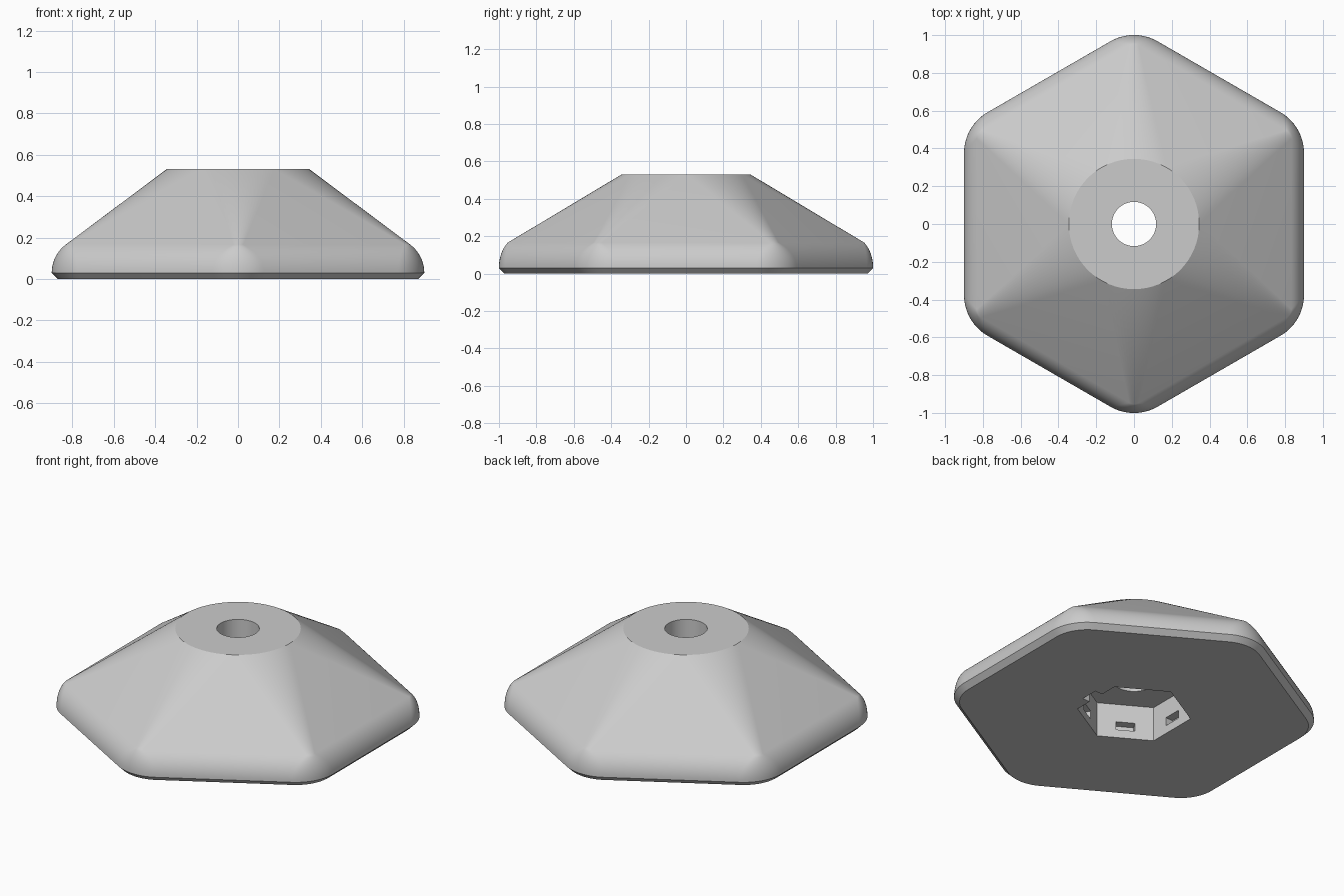
import bpy, bmesh, math
from mathutils import Matrix

cube = bpy.data.objects.get("Cube")
if cube:
    bpy.data.objects.remove(cube, do_unlink=True)

grey = bpy.data.materials.new("light_grey")
grey.use_nodes = True
grey.diffuse_color = (0.6, 0.6, 0.6, 1)
grey.node_tree.nodes["Principled BSDF"].inputs["Base Color"].default_value = grey.diffuse_color

ARC_STEPS = 14


def make_object(name, bm):
    bmesh.ops.recalc_face_normals(bm, faces=bm.faces)
    mesh = bpy.data.meshes.new(name)
    bm.to_mesh(mesh)
    bm.free()
    mesh.materials.append(grey)
    obj = bpy.data.objects.new(name, mesh)
    bpy.context.collection.objects.link(obj)
    return obj


def rounded_hexagon(bm, apothem, radius, z):
    """Ring of vertices: six corner arcs; equal apothem and radius give a circle."""
    ring = []
    reach = (apothem - radius) / math.cos(math.pi / 6)
    for corner in range(6):
        a = math.pi / 2 + corner * math.pi / 3
        for i in range(ARC_STEPS + 1):
            t = a + (i / ARC_STEPS - 0.5) * math.pi / 3
            ring.append(bm.verts.new((reach * math.cos(a) + radius * math.cos(t),
                                      reach * math.sin(a) + radius * math.sin(t), z)))
    return ring


def prism(name, sides, radius, z0, z1):
    bm = bmesh.new()
    bmesh.ops.create_cone(bm, cap_ends=True, segments=sides, radius1=radius, radius2=radius,
                          depth=z1 - z0, matrix=Matrix.Translation((0, 0, (z0 + z1) / 2)))
    return make_object(name, bm)


def wall_box(name, angle, width, inner, outer, z0, z1):
    bm = bmesh.new()
    place = (Matrix.Rotation(angle, 4, "Z")
             @ Matrix.Translation(((inner + outer) / 2, 0, (z0 + z1) / 2))
             @ Matrix.Diagonal((outer - inner, width, z1 - z0, 1)))
    bmesh.ops.create_cube(bm, size=1, matrix=place)
    return make_object(name, bm)


# Body: chamfered foot, rounded rim, then a loft from hexagon to circle
levels = [(0.87, 0.22, 0), (0.9, 0.25, 0.03)]
RIM, SWEEP, STEPS = 0.17, math.radians(53), 10
for i in range(1, STEPS + 1):
    t = SWEEP * i / STEPS
    blend = (1 - math.cos(t)) / (1 - math.cos(SWEEP))
    levels.append((0.9 - RIM * (1 - math.cos(t)), 0.25 - 0.2 * blend,
                   0.03 + RIM * math.sin(t)))
levels.append((0.345, 0.345, 0.53))

bm = bmesh.new()
rings = [rounded_hexagon(bm, *level) for level in levels]
for low, high in zip(rings, rings[1:]):
    for i in range(len(low)):
        j = (i + 1) % len(low)
        bm.faces.new((low[i], low[j], high[j], high[i]))
bm.faces.new(rings[0])
bm.faces.new(rings[-1])
bmesh.ops.remove_doubles(bm, verts=bm.verts, dist=0.0001)
body = make_object("hexagonal_base", bm)

# Cutters: shaft hole, underside socket, one slot per wall and an entry notch
POCKET = 0.315
WALL = POCKET * math.cos(math.pi / 6)
cutters = [prism("socket_cutter", 6, POCKET, -0.1, 0.21),
           prism("shaft_cutter", 64, 0.117, 0.15, 0.7)]
for k in range(1, 6):
    cutters.append(wall_box("slot_cutter", k * math.pi / 3, 0.107, WALL - 0.05, WALL + 0.05, 0.05, 0.1))
cutters.append(wall_box("notch_cutter", 0, 0.107, WALL - 0.05, WALL + 0.05, -0.1, 0.1))

bpy.context.view_layer.objects.active = body
for cutter in cutters:
    cutter.hide_render = True
    cut = body.modifiers.new("cut", "BOOLEAN")
    cut.operation = "DIFFERENCE"
    cut.solver = "EXACT"
    cut.object = cutter
    bpy.ops.object.modifier_apply(modifier=cut.name)
    bpy.data.objects.remove(cutter, do_unlink=True)

# Smooth the rim and slopes, keep the cut edges crisp
bpy.ops.object.select_all(action="DESELECT")
body.select_set(True)
bpy.ops.object.shade_smooth_by_angle(angle=math.radians(28))
